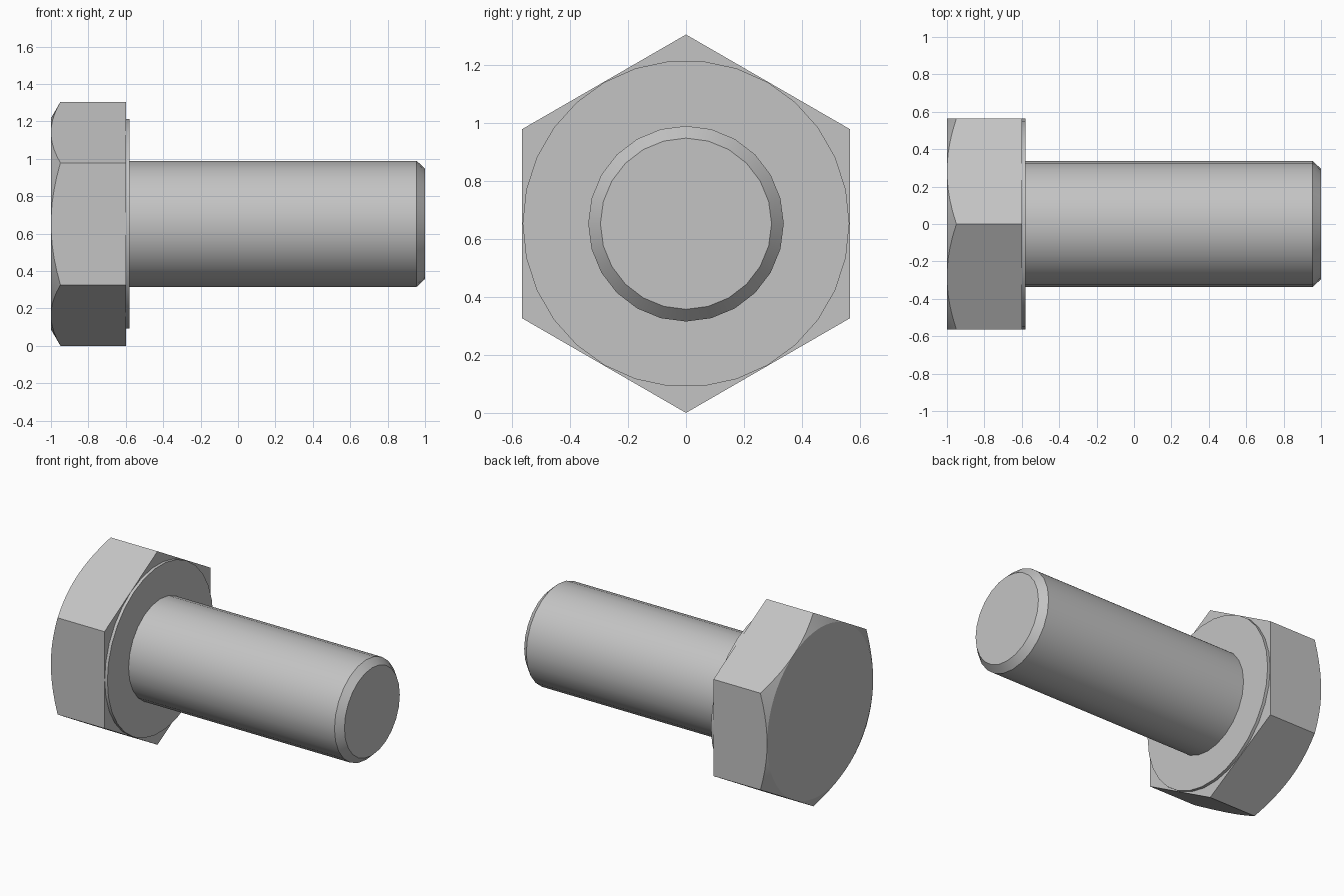
import bpy, bmesh
from math import sin, cos, tan, radians

if "Cube" in bpy.data.objects:
    bpy.data.objects.remove(bpy.data.objects["Cube"], do_unlink=True)

CORNER = 0.652                       # hexagon corner radius, also the axis height
FLAT = CORNER * cos(radians(30))     # hexagon flat radius

steel = bpy.data.materials.new("grey_steel")
steel.use_nodes = True
colour = (0.55, 0.55, 0.55, 1)
steel.diffuse_color = colour
steel.node_tree.nodes["Principled BSDF"].inputs["Base Color"].default_value = colour


def point(x, r, deg):
    """Point at radius r around the bolt axis; zero degrees is up."""
    a = radians(deg)
    return (x, r * sin(a), CORNER + r * cos(a))


def finish(name, bm):
    bmesh.ops.remove_doubles(bm, verts=bm.verts, dist=1e-5)
    bmesh.ops.recalc_face_normals(bm, faces=bm.faces)
    mesh = bpy.data.meshes.new(name)
    bm.to_mesh(mesh)
    bm.free()
    obj = bpy.data.objects.new(name, mesh)
    bpy.context.collection.objects.link(obj)
    mesh.materials.append(steel)
    bpy.ops.object.select_all(action='DESELECT')
    obj.select_set(True)
    bpy.context.view_layer.objects.active = obj
    bpy.ops.object.shade_smooth_by_angle(angle=radians(25))
    return obj


def lathe(name, profile, sides, offset=0):
    """Capped solid turned around the bolt axis from (x, radius) pairs."""
    bm = bmesh.new()
    rings = [[bm.verts.new(point(x, r, offset + 360 * i / sides)) for i in range(sides)]
             for x, r in profile]
    for a, b in zip(rings, rings[1:]):
        for i in range(sides):
            j = (i + 1) % sides
            bm.faces.new((a[i], a[j], b[j], b[i]))
    bm.faces.new(rings[0])
    bm.faces.new(rings[-1])
    return finish(name, bm)


def hex_head(name, x_outer, x_inner, steps=10):
    """Hexagonal prism whose outer corners are cut by a 30 degree cone."""
    bm = bmesh.new()
    count = 6 * steps
    rim, circle = [], []
    for i in range(count):
        deg = 360 * i / count
        r = FLAT / cos(radians(deg % 60 - 30))
        rim.append(bm.verts.new(point(x_outer + (r - FLAT) * tan(radians(30)), r, deg)))
        # the circle meets the rim at the middle of each flat
        middle = i % steps == steps // 2
        circle.append(rim[-1] if middle else bm.verts.new(point(x_outer, FLAT, deg)))
    base = [bm.verts.new(point(x_inner, CORNER, 60 * k)) for k in range(6)]
    # conical corner cuts
    for i in range(count):
        j = (i + 1) % count
        loop = list(dict.fromkeys((circle[i], circle[j], rim[j], rim[i])))
        bm.faces.new(loop)
    # six flats
    for k in range(6):
        edge = [rim[(k * steps + s) % count] for s in range(steps + 1)]
        bm.faces.new(edge + [base[(k + 1) % 6], base[k]])
    bm.faces.new(circle)
    bm.faces.new(base)
    obj = finish(name, bm)
    # keep the flats and ends crisp
    for face in obj.data.polygons:
        if len(face.vertices) > 4:
            face.use_smooth = False
    return obj


hex_head("bolt_head", -1.0, -0.6)
lathe("washer_face", [(-0.61, 0.563), (-0.58, 0.563)], 30, offset=6)
lathe("shank", [(-0.59, 0.337), (0.955, 0.337), (1.0, 0.295)], 24)
